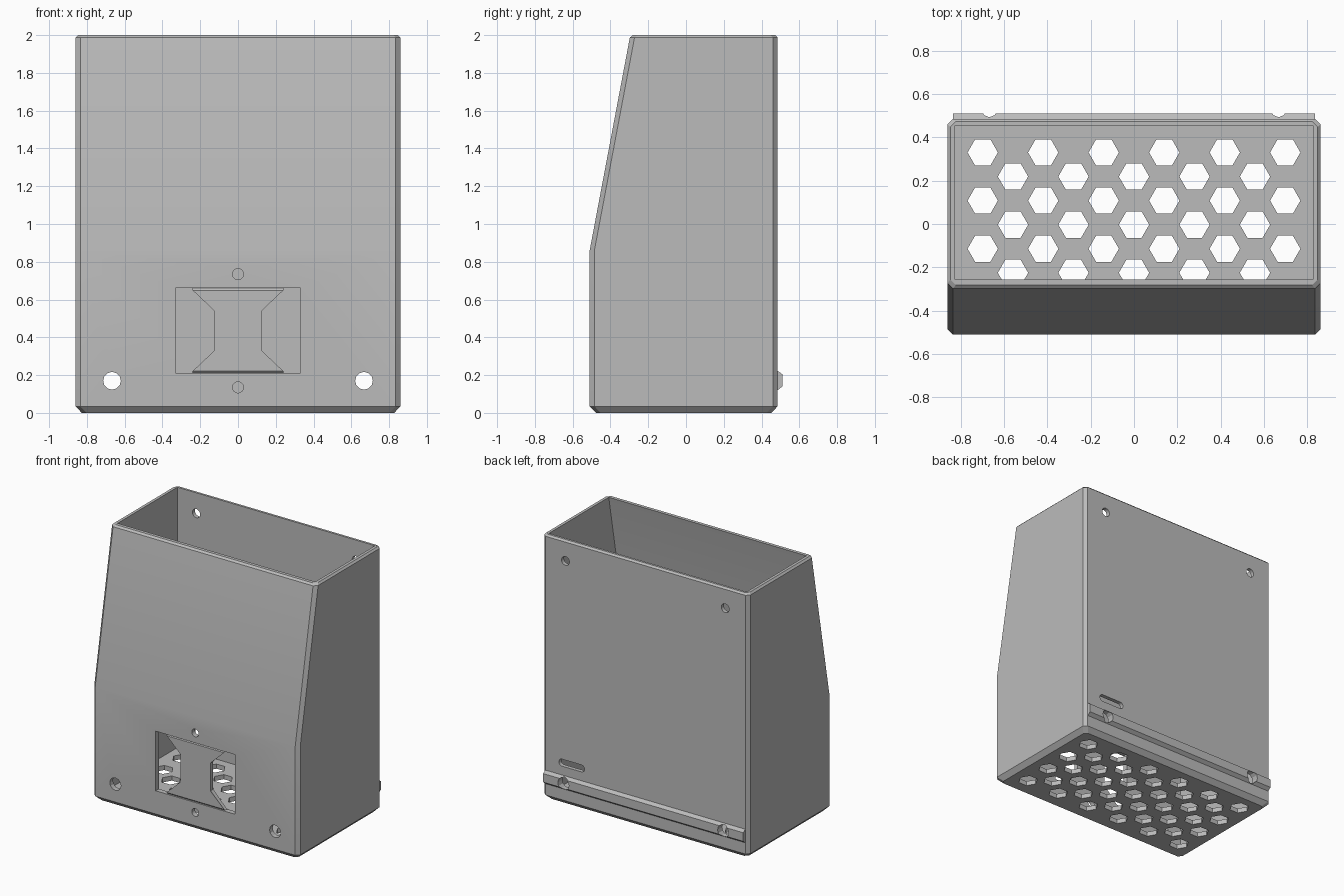
import bpy, bmesh, math
from mathutils import Vector

cube = bpy.data.objects.get("Cube")
if cube:
    bpy.data.objects.remove(cube, do_unlink=True)

grey = bpy.data.materials.new("plain_grey")
grey.use_nodes = True
COLOUR = (0.5, 0.5, 0.5, 1)
grey.diffuse_color = COLOUR
grey.node_tree.nodes["Principled BSDF"].inputs["Base Color"].default_value = COLOUR

W, BACK, FRONT, FRONT_TOP = 0.86, 0.485, -0.51, -0.295
KINK, WALL = 0.86, 0.035


def make(name, bm):
    bmesh.ops.recalc_face_normals(bm, faces=bm.faces)
    mesh = bpy.data.meshes.new(name)
    bm.to_mesh(mesh)
    bm.free()
    mesh.materials.append(grey)
    obj = bpy.data.objects.new(name, mesh)
    bpy.context.collection.objects.link(obj)
    return obj


def loft(bm, rings):
    """Bridge equal-length rings of points and cap both ends."""
    loops = [[bm.verts.new(p) for p in ring] for ring in rings]
    n = len(loops[0])
    for a, b in zip(loops, loops[1:]):
        for i in range(n):
            j = (i + 1) % n
            bm.faces.new((a[i], a[j], b[j], b[i]))
    bm.faces.new(loops[0])
    bm.faces.new(loops[-1])


def prism(bm, centre, axis, radius, depth, sides, stretch=0):
    """Regular prism along y or z, optionally lengthened along x into a slot."""
    rings = []
    for d in (-depth / 2, depth / 2):
        ring = []
        for i in range(sides):
            a = 2 * math.pi * (i + (0.5 if stretch else 0)) / sides
            u, v = radius * math.cos(a), radius * math.sin(a)
            u += math.copysign(stretch, u) if stretch else 0
            ring.append(Vector(centre) + Vector((u, v, d) if axis == "z" else (u, d, v)))
        rings.append(ring)
    loft(bm, rings)


def front_y(z):
    return FRONT + max(0, z - KINK) / (2 - KINK) * (FRONT_TOP - FRONT)


def chamfered_ring(z, inset=0, cut=0.025):
    x, y0, y1 = W - inset, front_y(z) + inset, BACK - inset
    c = cut
    return [(x - c, y0, z), (x, y0 + c, z), (x, y1 - c, z), (x - c, y1, z),
            (c - x, y1, z), (-x, y1 - c, z), (-x, y0 + c, z), (c - x, y0, z)]


def inner_ring(z):
    x, y0, y1 = W - WALL, front_y(z) + WALL + 0.003, BACK - 0.03
    return [(x, y0, z), (x, y1, z), (-x, y1, z), (-x, y0, z)]


def boolean(obj, cutter, operation):
    mod = obj.modifiers.new(cutter.name, "BOOLEAN")
    mod.operation = operation
    mod.solver = "EXACT"
    mod.object = cutter
    cutter.hide_render = True
    bpy.context.view_layer.objects.active = obj
    bpy.ops.object.modifier_apply(modifier=mod.name)
    bpy.data.objects.remove(cutter, do_unlink=True)


# Outer body with chamfered edges and a sloping upper front
bm = bmesh.new()
loft(bm, [chamfered_ring(0, 0.033), chamfered_ring(0.035), chamfered_ring(KINK),
          chamfered_ring(1.987), chamfered_ring(2, 0.013)])
body = make("open_box", bm)

# Mounting rail across the lower back
bm = bmesh.new()
profile = [(0.47, 0.12), (BACK, 0.12), (0.51, 0.14), (0.51, 0.205), (BACK, 0.222), (0.47, 0.222)]
loft(bm, [[(x, y, z) for y, z in profile] for x in (-0.835, 0.835)])
boolean(body, make("rail", bm), "UNION")

# Cavity, open at the top
bm = bmesh.new()
loft(bm, [inner_ring(z) for z in (WALL, KINK, 2.1)])
boolean(body, make("cavity", bm), "DIFFERENCE")

# Hexagonal vents in the floor, in staggered rows
bm = bmesh.new()
for row in range(7):
    count = 6 - row % 2
    for i in range(count):
        x = (i - (count - 1) / 2) * 0.279
        prism(bm, (x, 0.33 - row * 0.111, 0), "z", 0.07, 0.2, 6)
boolean(body, make("floor_vents", bm), "DIFFERENCE")

# Screw holes, cable slot and front window
bm = bmesh.new()
for side in (-1, 1):
    for y in (FRONT, BACK):
        prism(bm, (side * 0.667, y, 0.17), "y", 0.047, 0.2, 12)
    prism(bm, (side * 0.667, BACK, 1.845), "y", 0.033, 0.2, 16)
for z in (0.135, 0.735):
    prism(bm, (0, FRONT, z), "y", 0.029, 0.2, 24)
prism(bm, (0.615, BACK, 0.315), "y", 0.027, 0.2, 16, 0.08)
loft(bm, [[(-0.33, y, 0.21), (0.33, y, 0.21), (0.33, y, 0.66), (-0.33, y, 0.66)]
          for y in (FRONT - 0.1, FRONT + 0.1)])
boolean(body, make("wall_openings", bm), "DIFFERENCE")

# Waisted bridge inside the window
bm = bmesh.new()


def bridge_ring(y, half):
    quarter = [(0.24, half), (0.125, 0.105)]
    right = quarter + [(x, -z) for x, z in reversed(quarter)]
    outline = right + [(-x, z) for x, z in reversed(right)]
    return [(x, y, 0.435 + z) for x, z in outline]


loft(bm, [bridge_ring(FRONT + 0.002, 0.214), bridge_ring(FRONT + 0.012, 0.225),
          bridge_ring(FRONT + 0.036, 0.225)])
bridge = make("window_bridge", bm)

# Soft shading over the shallow front bend, hard edges elsewhere
bpy.ops.object.select_all(action="DESELECT")
body.select_set(True)
bpy.context.view_layer.objects.active = body
bpy.ops.object.shade_smooth_by_angle(angle=math.radians(25))
